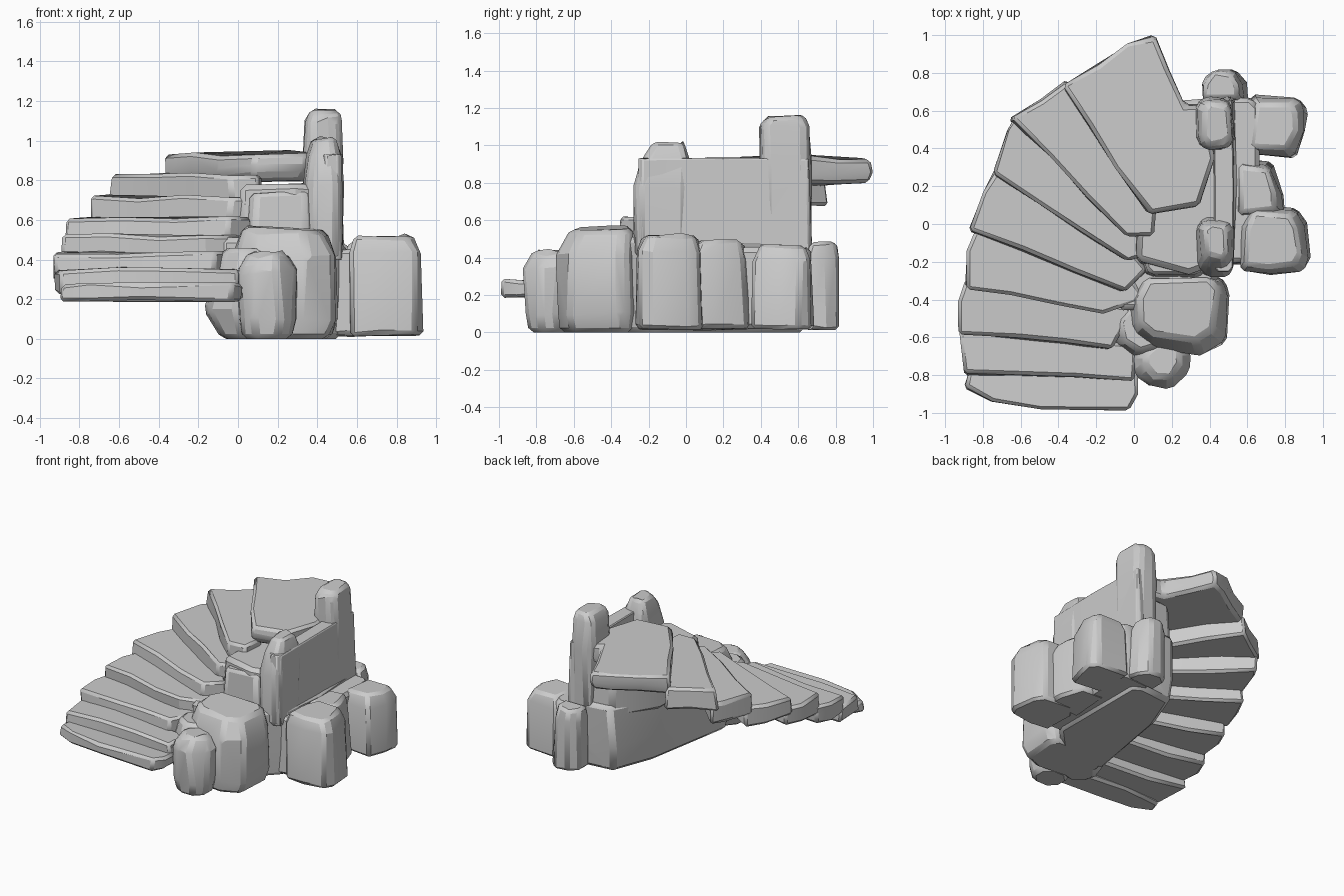
import bpy, bmesh, random
from mathutils import Vector

if "Cube" in bpy.data.objects:
    bpy.data.objects.remove(bpy.data.objects["Cube"])

random.seed(4)


def chop(outline, longest):
    """Split long outline edges so that they can be roughened."""
    pts = []
    for i, a in enumerate(outline):
        a, b = Vector(a), Vector(outline[(i + 1) % len(outline)])
        n = max(1, int((b - a).length / longest))
        pts += [a.lerp(b, k / n) for k in range(n)]
    return pts


def stone(name, outline, levels, rough=0.01, bevel=0.025, longest=0.3, tilt=(0, 0)):
    """Loft an outline through levels of (height, scale, shift x, shift y)."""
    pts = chop(outline, longest)
    c = sum(pts, Vector((0, 0))) / len(pts)
    bm = bmesh.new()
    rings = []
    for li, (z, s, dx, dy) in enumerate(levels):
        ring = []
        for p in pts:
            q = c + (p - c) * s + Vector((dx, dy))
            h = z
            if z > 0:
                q += Vector([random.uniform(-rough, rough) for _ in "xy"])
                h += random.uniform(-rough, rough)
            if li == len(levels) - 1:
                h += (q.x - c.x) * tilt[0] + (q.y - c.y) * tilt[1]
            ring.append(bm.verts.new((q.x, q.y, h)))
        rings.append(ring)
    n = len(pts)
    for a, b in zip(rings, rings[1:]):
        for i in range(n):
            j = (i + 1) % n
            bm.faces.new((a[i], a[j], b[j], b[i]))
    bm.faces.new(rings[-1])
    bm.faces.new(rings[0][::-1])
    bmesh.ops.recalc_face_normals(bm, faces=bm.faces)
    me = bpy.data.meshes.new(name)
    bm.to_mesh(me)
    bm.free()
    ob = bpy.data.objects.new(name, me)
    bpy.context.collection.objects.link(ob)
    mod = ob.modifiers.new("worn_edges", 'BEVEL')
    mod.width = bevel
    mod.segments = 1
    mod.limit_method = 'ANGLE'
    mod.angle_limit = 0.6
    bpy.ops.object.select_all(action='DESELECT')
    ob.select_set(True)
    bpy.context.view_layer.objects.active = ob
    bpy.ops.object.shade_smooth_by_angle(angle=0.5)
    return ob


def box(x0, x1, y0, y1, k=0.06):
    """Rectangle with clipped corners."""
    return [(x0 + k, y0), (x1 - k, y0), (x1, y0 + k), (x1, y1 - k),
            (x1 - k, y1), (x0 + k, y1), (x0, y1 - k), (x0, y0 + k)]


# Winding stair slabs: outline, underside and top heights
steps = [
    ([(-.90, -.86), (-.75, -.93), (-.5, -.985), (-.03, -.99), (.02, -.9), (.02, -.77), (-.88, -.77)], .19, .28),
    ([(-.91, -.80), (-.6, -.81), (.0, -.83), (.02, -.63), (-.93, -.54)], .22, .355),
    ([(-.93, -.58), (-.6, -.61), (-.12, -.66), (.0, -.45), (-.89, -.29), (-.94, -.42)], .30, .435),
    ([(-.90, -.34), (-.15, -.48), (.06, -.4), (.0, -.3), (-.84, 0), (-.89, -.15)], .38, .525),
    ([(-.87, -.04), (-.05, -.36), (.08, -.25), (.0, -.16), (-.72, .32), (-.8, .17)], .47, .61),
    ([(-.75, .27), (-.04, -.2), (.1, -.15), (.02, -.03), (-.62, .58), (-.68, .5)], .56, .715),
    ([(-.66, .56), (-.04, -.06), (.1, -.06), (.12, .1), (-.35, .76), (-.5, .66)], .67, .83),
]
for i, (outline, z0, z1) in enumerate(steps):
    stone(f"step_{i + 1}", outline, [(z0, 1, 0, 0), (z1, .99, 0, 0)], .012, .018, .24)

# Wide top landing
stone("landing", [(-.39, .73), (-.1, .30), (.08, .04), (.34, .10), (.42, .35), (.38, .63), (.28, .63),
                  (.19, .82), (.10, 1.0), (-.03, .95), (-.2, .84)],
      [(.79, .94, 0, 0), (.85, 1, 0, 0), (.935, .99, 0, 0)], .013, .02, .25)

# Core under the stairs, sloping back beneath the slabs
stone("core", [(-.08, -.45), (.3, -.45), (.54, -.2), (.54, .62), (.45, .67), (.18, .64), (.05, .3)],
      [(0, .94, 0, 0), (.2, 1, 0, 0), (.5, 1, 0, 0)], .015, .03)
stone("landing_support", [(.0, -.2), (.3, -.27), (.52, -.2), (.52, .63), (.2, .62), (.02, .3)],
      [(.4, 1.02, 0, 0), (.78, .96, 0, 0)], .015, .03)
stone("shoulder_block", box(.05, .38, -.28, .06, .03),
      [(.3, 1.06, 0, 0), (.74, .96, 0, 0)], .012, .03, tilt=(.08, .05))

# Upright side wall with its two raised ends
stone("wall", box(.42, .53, -.26, .67, .02), [(.4, 1, 0, 0), (.93, .97, 0, 0)], .01, .02)
stone("front_post", box(.34, .525, -.27, .03, .04),
      [(.4, 1.02, 0, 0), (.78, 1, 0, 0), (.92, .88, 0, .02), (1.01, .55, 0, .03)], .012, .02)
stone("back_post", box(.335, .525, .39, .67, .04),
      [(.4, 1.02, 0, 0), (.9, 1, 0, 0), (1.1, .97, 0, 0), (1.155, .75, .01, 0)], .01, .02)

# Boulders around the base
stone("foot_rock", [(-.17, -.5), (-.15, -.64), (-.02, -.72), (.2, -.66), (.25, -.4), (.0, -.3)],
      [(0, .72, .03, 0), (.15, 1, 0, 0), (.33, .95, .03, 0), (.45, .75, .04, 0)], .012)
stone("front_rock", [(-.02, -.58), (.08, -.66), (.34, -.69), (.49, -.62), (.51, -.35), (.46, -.27), (.03, -.27), (-.04, -.4)],
      [(0, .92, -.02, 0), (.1, 1, 0, 0), (.42, .98, 0, 0), (.56, .77, 0, .03)], .014, tilt=(-.05, .05))
stone("small_front_rock", box(.0, .29, -.87, -.6, .08),
      [(0, .85, 0, .01), (.1, 1, 0, 0), (.34, .98, 0, 0), (.44, .65, .01, .02)], .015)
side_rocks = [
    ("side_rock_front", [(.56, -.25), (.72, -.275), (.9, -.25), (.94, -.17), (.92, .0), (.87, .08), (.62, .1), (.56, 0)], .52),
    ("side_rock_middle", [(.54, .03), (.8, .04), (.8, .15), (.73, .32), (.54, .36)], .49),
    ("side_rock_back", [(.58, .37), (.85, .35), (.9, .5), (.915, .6), (.88, .67), (.62, .68)], .47),
    ("rear_rock", [(.36, .64), (.6, .64), (.59, .74), (.54, .82), (.42, .82), (.37, .76)], .485),
]
for name, outline, h in side_rocks:
    stone(name, outline, [(.015, 1, 0, 0), (h - .09, .97, -.005, 0), (h, .76, -.02, 0)], .012, .02)
stone("side_filler", box(.4, .66, -.22, .68, .04), [(.015, 1, 0, 0), (.45, .96, 0, 0)], .01)
